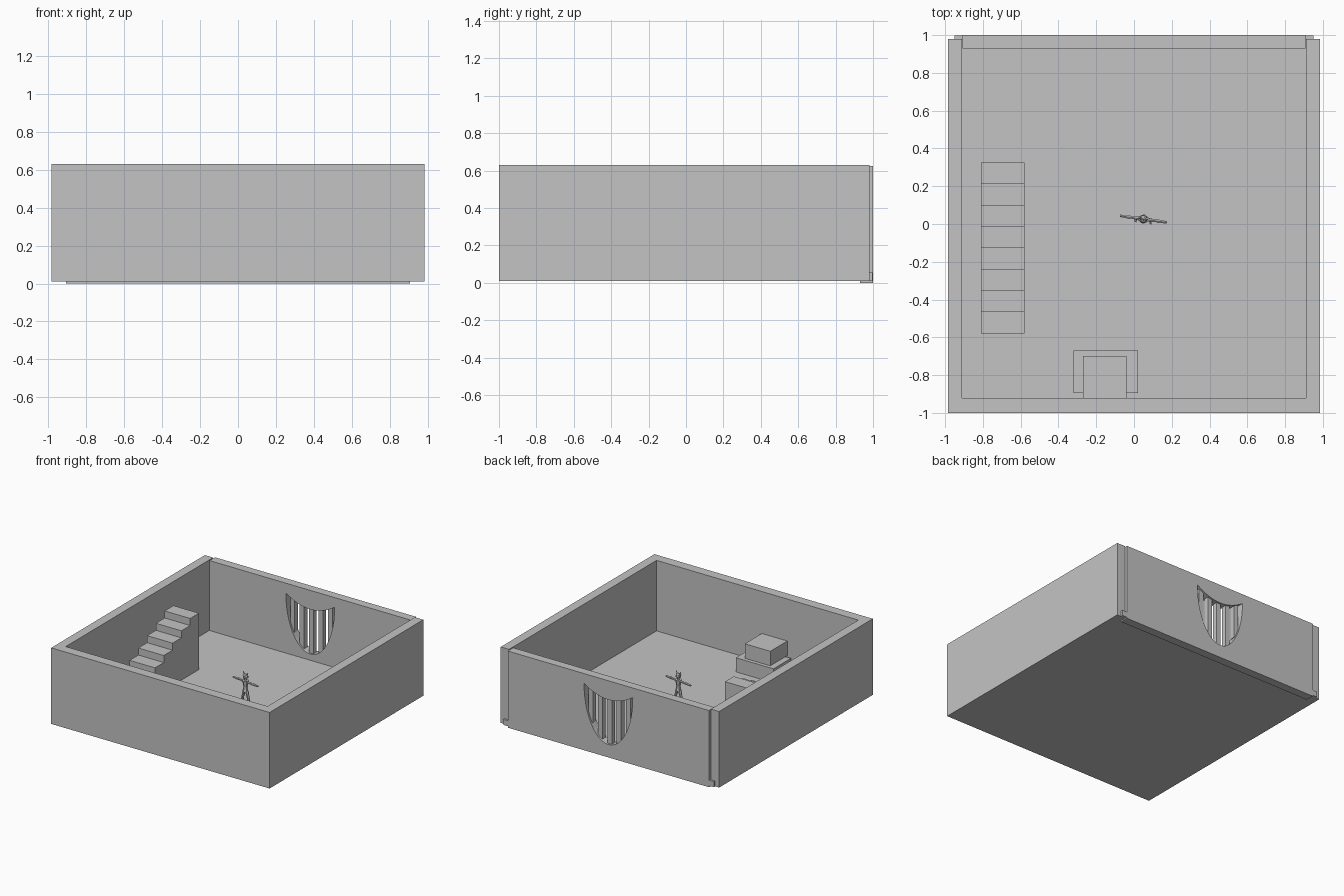
import bpy, bmesh, math
from mathutils import Vector, Matrix

if "Cube" in bpy.data.objects:
    bpy.data.objects.remove(bpy.data.objects["Cube"])

grey = bpy.data.materials.new("stone_grey")
grey.diffuse_color = (0.55, 0.55, 0.55, 1)
grey.use_nodes = True
grey.node_tree.nodes["Principled BSDF"].inputs["Base Color"].default_value = grey.diffuse_color
FLOOR = 0.055


def finish(name, bm):
    bmesh.ops.recalc_face_normals(bm, faces=bm.faces)
    me = bpy.data.meshes.new(name)
    bm.to_mesh(me)
    bm.free()
    me.materials.append(grey)
    ob = bpy.data.objects.new(name, me)
    bpy.context.collection.objects.link(ob)
    return ob


def box(name, x0, x1, y0, y1, z0, z1):
    bm = bmesh.new()
    bmesh.ops.create_cube(bm, size=1)
    for v in bm.verts:
        v.co = Vector((x1 if v.co.x > 0 else x0,
                       y1 if v.co.y > 0 else y0,
                       z1 if v.co.z > 0 else z0))
    return finish(name, bm)


def prism(name, points, direction):
    bm = bmesh.new()
    face = bm.faces.new([bm.verts.new(p) for p in points])
    ext = bmesh.ops.extrude_face_region(bm, geom=[face])["geom"]
    verts = [g for g in ext if isinstance(g, bmesh.types.BMVert)]
    bmesh.ops.translate(bm, verts=verts, vec=direction)
    # keep the starting cap closed
    if not any(all(abs((v.co - Vector(points[0])).dot(Vector(direction))) < 1e-6
                   for v in f.verts) for f in bm.faces):
        bmesh.ops.holes_fill(bm, edges=bm.edges)
    return finish(name, bm)


# Floor and walls
box("floor", -0.95, 0.95, -0.98, 0.997, 0.01, FLOOR)
box("front_wall", -0.985, 0.985, -1.0, -0.92, 0.01, 0.63)
for side, name in ((-1, "left_wall"), (1, "right_wall")):
    a, b = sorted((side * 0.91, side * 0.985))
    box(name, a, b, -0.92, 0.98, 0.01, 0.63)
back = box("back_wall", -0.907, 0.907, 0.93, 1.0, 0.0, 0.625)

# Shield-shaped window opening
W, TIP, DEPTH, SAG = 0.22, 0.545, 0.44, 0.075


def top_z(x):
    return TIP - SAG * (1 - (x / W) ** 2)


def low_z(x):
    return TIP - DEPTH * math.sqrt(max(0, 1 - (x / W) ** 2))


outline = []
for i in range(25):
    t = math.pi * i / 24
    outline.append((-W * math.cos(t), 0.88, TIP - DEPTH * math.sin(t)))
for i in range(1, 12):
    x = W - 2 * W * i / 12
    outline.append((x, 0.88, top_z(x)))
cutter = prism("window_cutter", outline, (0, 0.2, 0))
cutter.hide_render = True
cutter.hide_viewport = True
cut = back.modifiers.new("window", "BOOLEAN")
cut.operation = "DIFFERENCE"
cut.solver = "EXACT"
cut.object = cutter

# Window bars
for i in range(5):
    x = (i - 2) * 0.085
    box(f"window_bar_{i}", x - 0.02, x + 0.02, 0.945, 0.985,
        low_z(x) - 0.03, top_z(x) + 0.02)

# Solid staircase rising toward the back
N, Y0, Y1, TOP = 8, -0.58, 0.325, 0.515
run, rise = (Y1 - Y0) / N, (TOP - FLOOR) / N
profile = [(-0.81, Y0, FLOOR)]
for i in range(N):
    z = FLOOR + rise * (i + 1)
    profile += [(-0.81, Y0 + run * i, z), (-0.81, Y0 + run * (i + 1), z)]
profile.append((-0.81, Y1, FLOOR))
prism("staircase", profile, (0.23, 0, 0))

# Stepped pedestal at the front wall
box("pedestal_base", -0.32, 0.02, -0.895, -0.67, FLOOR, 0.17)
box("pedestal_block", -0.27, -0.04, -0.925, -0.70, 0.17, 0.288)

# Small figure with outstretched arms
bm = bmesh.new()


def limb(p, q, r1, r2, n=6):
    p, q = Vector(p), Vector(q)
    d = q - p
    m = Matrix.Translation((p + q) / 2) @ d.to_track_quat("Z", "Y").to_matrix().to_4x4()
    bmesh.ops.create_cone(bm, cap_ends=True, segments=n, radius1=r1, radius2=r2,
                          depth=d.length, matrix=m)


limb((0, 0, 0.16), (0, 0, 0.20), 0.022, 0.016)
limb((0, 0, 0.20), (0, 0, 0.25), 0.016, 0.026)
limb((0, 0, 0.245), (0, 0, 0.27), 0.009, 0.009)
bmesh.ops.create_icosphere(bm, subdivisions=1, radius=0.024,
                           matrix=Matrix.Translation((0, 0, 0.282)))
for s in (-1, 1):
    limb((s * 0.012, 0, 0.29), (s * 0.026, 0, 0.322), 0.010, 0.001, 4)
    limb((s * 0.018, 0, 0.24), (s * 0.07, 0, 0.24), 0.010, 0.008)
    limb((s * 0.07, 0, 0.24), (s * 0.125, 0, 0.24), 0.011, 0.007)
    limb((s * 0.012, 0, 0.168), (s * 0.028, 0, 0.11), 0.014, 0.010)
    limb((s * 0.028, 0, 0.11), (s * 0.038, 0, FLOOR), 0.011, 0.010)
    limb((s * 0.038, 0.006, 0.062), (s * 0.04, -0.022, 0.062), 0.009, 0.006)
figure = finish("small_figure", bm)
figure.location = (0.05, 0.026, 0)
figure.rotation_euler.z = math.radians(-8)
